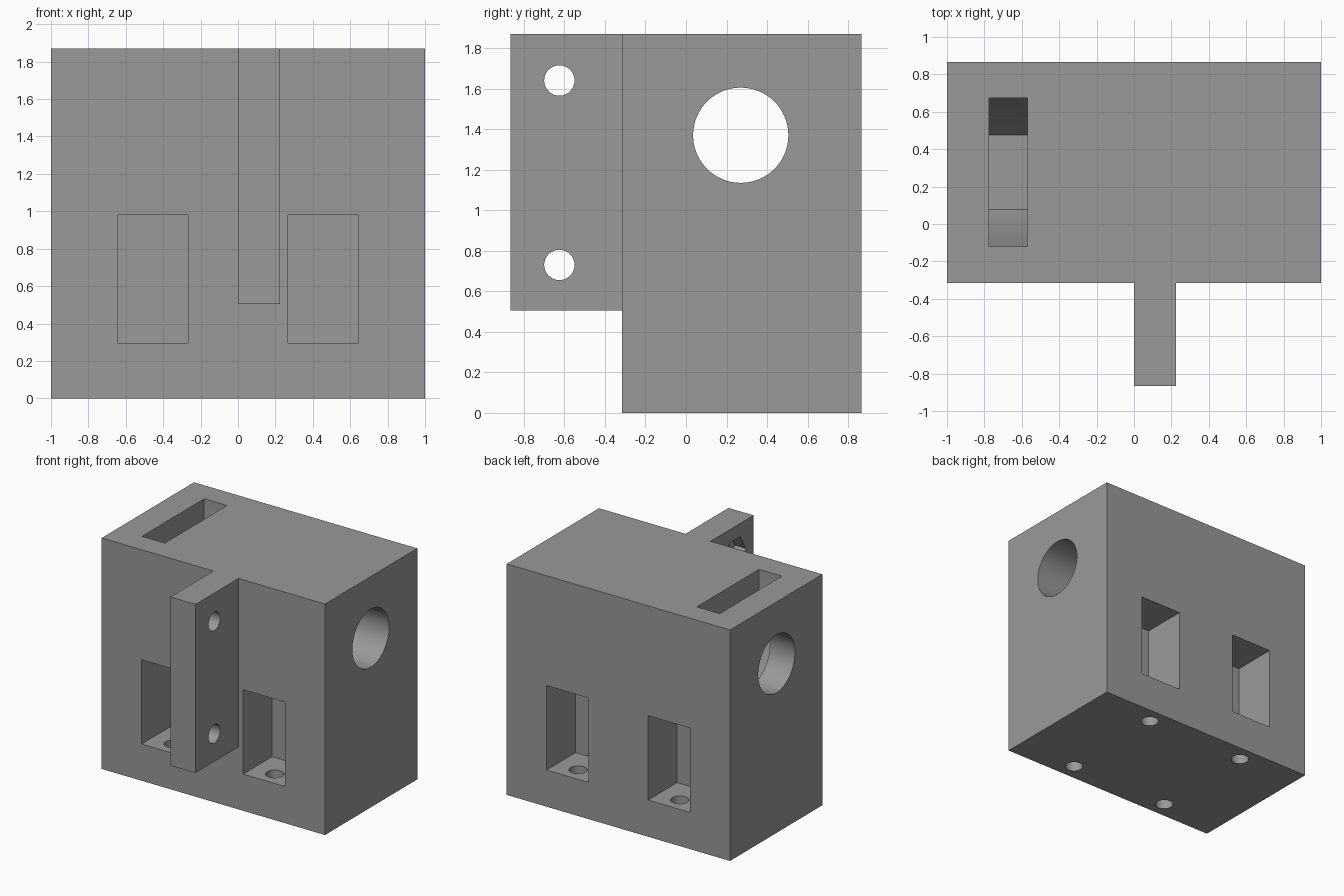
import bpy, bmesh, math
from mathutils import Vector

if "Cube" in bpy.data.objects:
    bpy.data.objects.remove(bpy.data.objects["Cube"])

grey = bpy.data.materials.new("mid grey")
grey.diffuse_color = (0.32, 0.32, 0.32, 1)
grey.use_nodes = True
grey.node_tree.nodes["Principled BSDF"].inputs["Base Color"].default_value = grey.diffuse_color


def prism(name, points, axis, start, end):
    """Extrude a 2D outline along x (points are y,z) or z (points are x,y)."""
    def place(p, t):
        return Vector((t, *p)) if axis == "x" else Vector((*p, t))
    bm = bmesh.new()
    face = bm.faces.new([bm.verts.new(place(p, start)) for p in points])
    ext = bmesh.ops.extrude_face_region(bm, geom=[face])
    verts = [g for g in ext["geom"] if isinstance(g, bmesh.types.BMVert)]
    bmesh.ops.translate(bm, verts=verts, vec=place((0, 0), end - start))
    bmesh.ops.recalc_face_normals(bm, faces=bm.faces)
    mesh = bpy.data.meshes.new(name)
    bm.to_mesh(mesh)
    bm.free()
    mesh.materials.append(grey)
    obj = bpy.data.objects.new(name, mesh)
    bpy.context.collection.objects.link(obj)
    return obj


def ring(cu, cv, r, n):
    return [(cu + r * math.cos(2 * math.pi * i / n),
             cv + r * math.sin(2 * math.pi * i / n)) for i in range(n)]


def rect(x0, x1, y0, y1):
    return [(x0, y0), (x1, y0), (x1, y1), (x0, y1)]


def cut(target, cutter):
    mod = target.modifiers.new("cut", "BOOLEAN")
    mod.operation = "DIFFERENCE"
    mod.solver = "EXACT"
    mod.object = cutter
    bpy.context.view_layer.objects.active = target
    bpy.ops.object.modifier_apply(modifier=mod.name)
    bpy.data.objects.remove(cutter)


FRONT, BACK, TOP = -0.315, 0.865, 1.87

# Main block with the mounting fin in one T-shaped solid
block = prism("carriage_block", rect(-1, 1, FRONT, BACK), "z", 0, TOP)
fin = prism("fin", rect(0, 0.225, -0.865, FRONT + 0.1), "z", 0.505, TOP)
join = block.modifiers.new("join", "BOOLEAN")
join.operation, join.solver, join.object = "UNION", "EXACT", fin
bpy.context.view_layer.objects.active = block
bpy.ops.object.modifier_apply(modifier=join.name)
bpy.data.objects.remove(fin)

# Large bore across the block
cut(block, prism("bore", ring(0.27, 1.37, 0.235, 64), "x", -1.2, 1.2))

# Nut slot: half hexagon at the bottom, open at the top
cy, cz, r = 0.277, 1.37, 0.398
h = r * math.sqrt(3) / 2
slot = [(cy - r, 2), (cy - r, cz), (cy - r / 2, cz - h),
        (cy + r / 2, cz - h), (cy + r, cz), (cy + r, 2)]
cut(block, prism("nut_slot", slot, "x", -0.775, -0.57))

# Front and back pockets, each with a screw hole through its floor
for x in (-0.455, 0.455):
    for y0, y1, hole_y in ((FRONT - 0.1, FRONT + 0.37, -0.18),
                           (BACK - 0.37, BACK + 0.1, 0.73)):
        cut(block, prism("pocket", rect(x - 0.188, x + 0.188, y0, y1), "z", 0.297, 0.98))
        cut(block, prism("floor_hole", ring(x, hole_y, 0.068, 32), "z", -0.1, 0.5))

# Fin holes with hexagonal nut recesses on the left face
for z in (0.73, 1.64):
    cut(block, prism("fin_hole", ring(-0.625, z, 0.075, 32), "x", -0.1, 0.4))
    cut(block, prism("nut_recess", ring(-0.625, z, 0.141, 6), "x", -0.1, 0.1))

# Smooth bores, sharp edges elsewhere
bpy.ops.object.select_all(action="DESELECT")
block.select_set(True)
bpy.context.view_layer.objects.active = block
bpy.ops.object.shade_smooth_by_angle(angle=math.radians(30))
